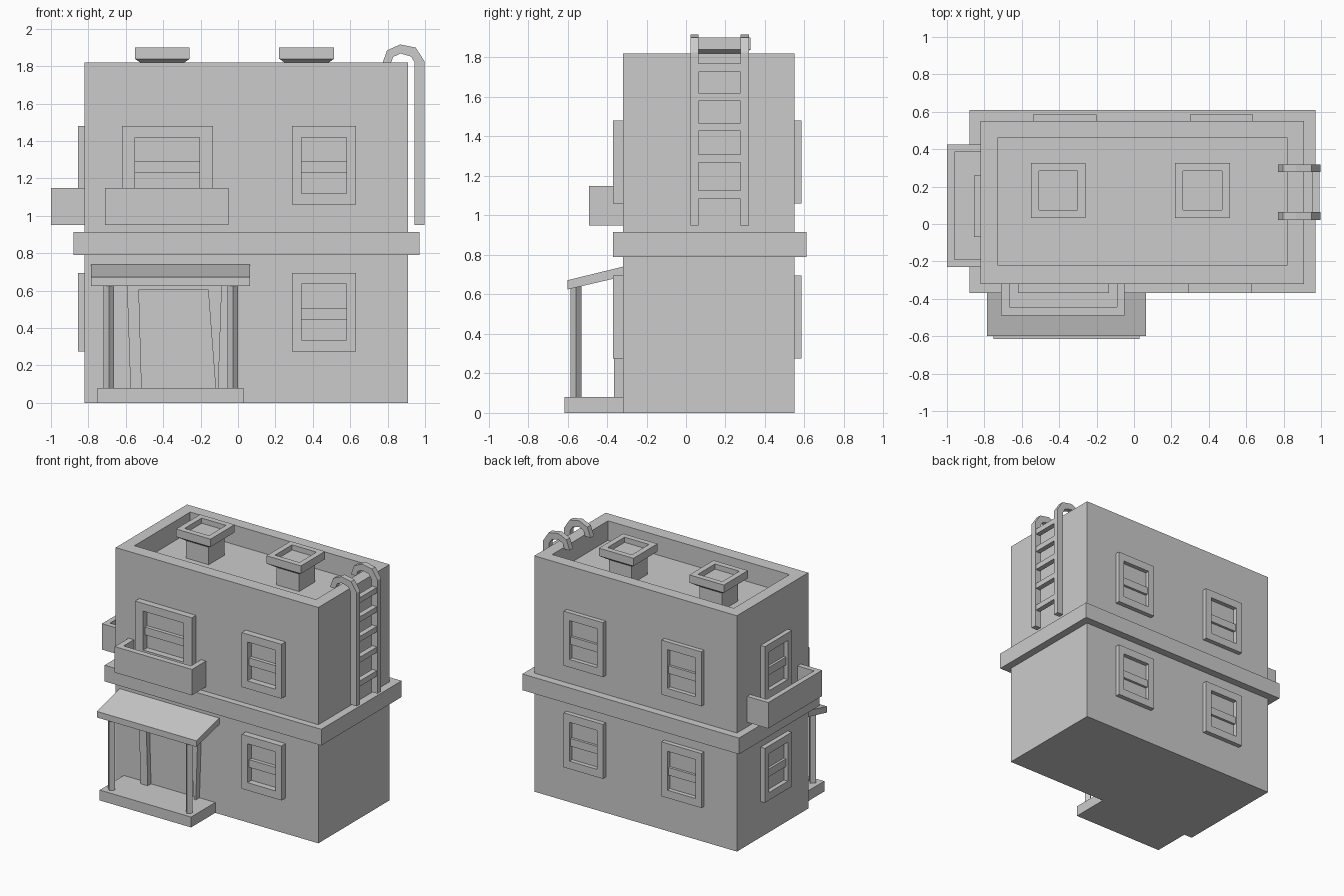
import bpy, bmesh, math

if "Cube" in bpy.data.objects:
    bpy.data.objects.remove(bpy.data.objects["Cube"])

def finish(name, bm):
    bmesh.ops.recalc_face_normals(bm, faces=bm.faces)
    me = bpy.data.meshes.new(name)
    bm.to_mesh(me)
    bm.free()
    ob = bpy.data.objects.new(name, me)
    bpy.context.collection.objects.link(ob)
    return ob

def loft(name, rings, place=lambda u, v, d: (u, v, d)):
    """Join rectangles (u0, u1, v0, v1, depth) into one closed solid."""
    bm = bmesh.new()
    loops = [[bm.verts.new(place(u, v, d)) for u, v in
              ((u0, v0), (u1, v0), (u1, v1), (u0, v1))]
             for u0, u1, v0, v1, d in rings]
    for a, b in zip(loops, loops[1:]):
        for i in range(4):
            j = (i + 1) % 4
            bm.faces.new((a[i], a[j], b[j], b[i]))
    bm.faces.new(loops[0])
    bm.faces.new(loops[-1])
    return finish(name, bm)

def box(name, x0, x1, y0, y1, z0, z1):
    return loft(name, [(x0, x1, y0, y1, z0), (x0, x1, y0, y1, z1)])

def prism(name, profile, a, b, place):
    """Extrude a closed 2D profile from a to b."""
    bm = bmesh.new()
    lo = [bm.verts.new(place(p, q, a)) for p, q in profile]
    hi = [bm.verts.new(place(p, q, b)) for p, q in profile]
    bm.faces.new(lo)
    bm.faces.new(hi)
    for i in range(len(lo)):
        j = (i + 1) % len(lo)
        bm.faces.new((lo[i], lo[j], hi[j], hi[i]))
    return finish(name, bm)

along_y = lambda p, q, t: (p, t, q)
along_x = lambda p, q, t: (t, p, q)

# House walls with parapet and sunken roof
outer = (-0.82, 0.91, -0.32, 0.55)
inner = (-0.73, 0.82, -0.22, 0.46)
loft("house_body", [(*outer, 0), (*outer, 1.82), (*inner, 1.82), (*inner, 1.67)])

# Ledge between the storeys
box("storey_ledge", -0.88, 0.97, -0.37, 0.61, 0.79, 0.915)

# Roof vents with flared, hollow caps
for i, cx in enumerate((-0.405, 0.367)):
    def sq(r, z):
        return (cx - r, cx + r, 0.18 - r, 0.18 + r, z)
    loft(f"roof_vent_{i + 1}", [sq(0.097, 1.66), sq(0.097, 1.805), sq(0.147, 1.84),
                                sq(0.147, 1.90), sq(0.104, 1.90), sq(0.104, 1.86)])

# Windows: frame with recessed pane and a cross bar
front = lambda u, v, d: (u, -0.32 - d, v)
back = lambda u, v, d: (u, 0.55 + d, v)
left = lambda u, v, d: (-0.82 - d, u, v)

def window(name, u0, u1, z0, t, place, m=0.05):
    z1 = z0 + 0.42
    o = (u0, u1, z0, z1)
    n = (u0 + m, u1 - m, z0 + 0.06, z1 - 0.06)
    loft(name + "_frame", [(*o, -0.02), (*o, t), (*n, t), (*n, 0.002)], place)
    bar = (u0 + m, u1 - m, z0 + 0.17, z0 + 0.23)
    loft(name + "_bar", [(*bar, -0.01), (*bar, 0.6 * t)], place)

for level, z0 in (("lower", 0.275), ("upper", 1.06)):
    window(f"{level}_front_window", 0.29, 0.63, z0, 0.05, front)
    window(f"{level}_left_window", -0.07, 0.26, z0, 0.035, left)
    window(f"{level}_back_window_1", -0.54, -0.20, z0, 0.035, back)
    window(f"{level}_back_window_2", 0.30, 0.635, z0, 0.035, back)
window("balcony_window", -0.62, -0.135, 1.06, 0.05, front, 0.07)

# Balconies, open trays set into the walls
def balcony(name, o, n):
    loft(name, [(*o, 0.95), (*o, 1.15), (*n, 1.15), (*n, 0.99)])

balcony("front_balcony", (-0.71, -0.05, -0.49, -0.29), (-0.665, -0.09, -0.445, -0.32))
balcony("left_balcony", (-1.0, -0.79, -0.23, 0.425), (-0.96, -0.82, -0.19, 0.385))

# Porch slab, diagonal posts and sloping awning
box("porch_slab", -0.75, 0.03, -0.615, -0.30, 0, 0.08)
for side, x in (("left", -0.69), ("right", -0.027)):
    r = 0.028
    prism(f"porch_post_{side}", [(x - r, -0.557), (x, -0.557 - r), (x + r, -0.557),
                                 (x, -0.557 + r)], 0.07, 0.645, lambda p, q, t: (p, q, t))
prism("porch_awning", [(-0.30, 0.745), (-0.30, 0.695), (-0.60, 0.625), (-0.60, 0.672)],
      -0.785, 0.065, along_x)

# Front door surround, slightly tapered, one arch-shaped profile
prism("door_frame", [(-0.575, 0.08), (-0.595, 0.67), (-0.085, 0.67), (-0.105, 0.08),
                     (-0.12, 0.08), (-0.16, 0.605), (-0.53, 0.605), (-0.515, 0.08)],
      -0.365, -0.31, along_y)
box("door_panel", -0.54, -0.11, -0.325, -0.31, 0.08, 0.63)

# Ladder rails hooked over the parapet, with rungs
hook = [(0.945, 0.95), (0.998, 0.95), (0.998, 1.825), (0.95, 1.90), (0.867, 1.916),
        (0.797, 1.885), (0.77, 1.81), (0.815, 1.81), (0.83, 1.85), (0.87, 1.868),
        (0.925, 1.852), (0.945, 1.82)]
for i, y in enumerate((0.022, 0.277)):
    prism(f"ladder_rail_{i + 1}", hook, y, y + 0.042, along_y)
for i, z in enumerate((1.105, 1.288, 1.448, 1.60, 1.748)):
    box(f"ladder_rung_{i + 1}", 0.952, 0.992, 0.05, 0.29, z - 0.021, z + 0.021)
